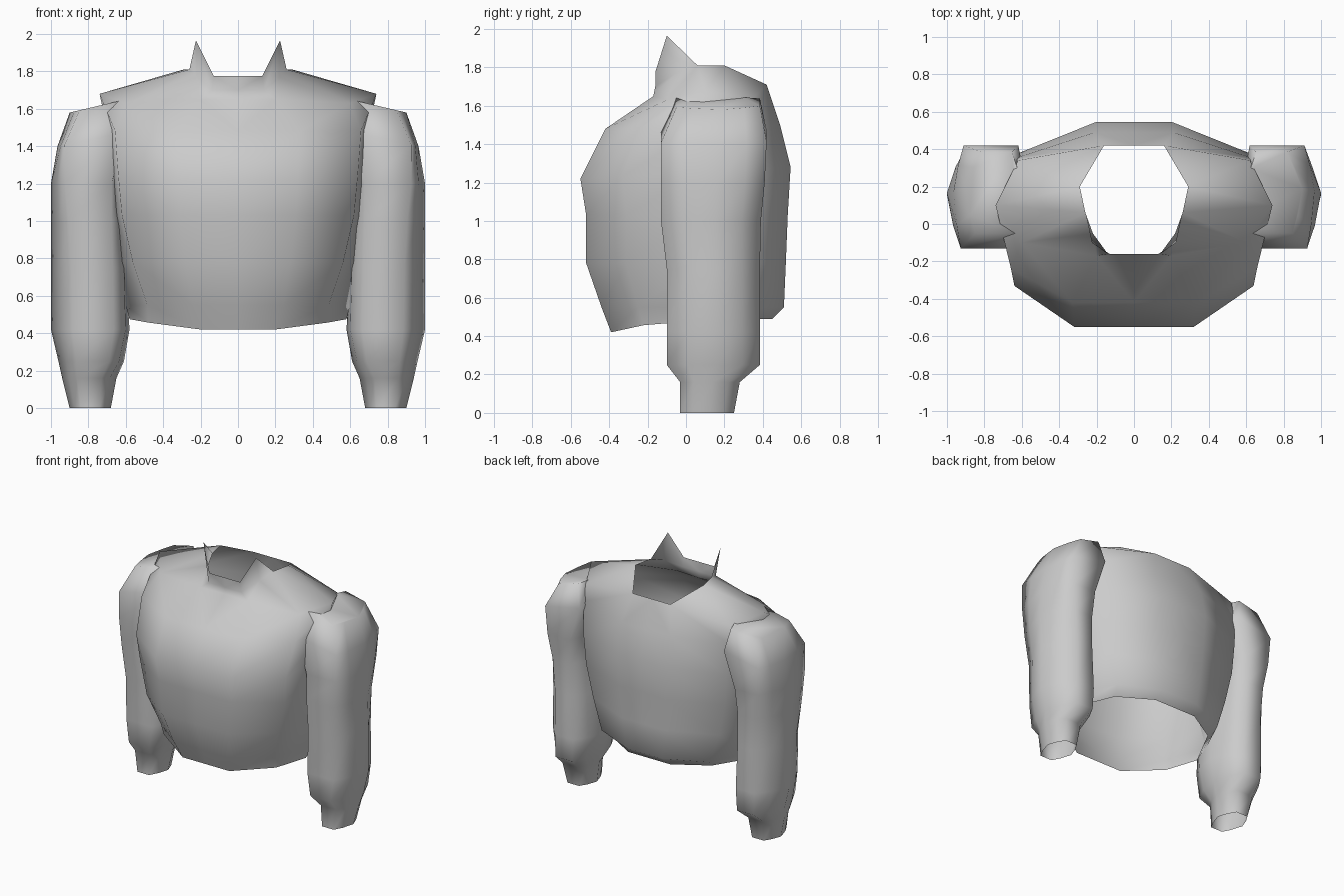
import bpy
import bmesh
import math

if "Cube" in bpy.data.objects:
    bpy.data.objects.remove(bpy.data.objects["Cube"])

grey = bpy.data.materials.new("light_grey_cloth")
grey.use_nodes = True
colour = (0.6, 0.6, 0.6, 1)
grey.diffuse_color = colour
grey.node_tree.nodes["Principled BSDF"].inputs["Base Color"].default_value = colour


def loft(name, rings, closed=False, cap_top=False, mirror=False):
    """Skin a list of rings, bottom to top, into one smooth object."""
    bm = bmesh.new()
    rows = [[bm.verts.new(p) for p in ring] for ring in rings]
    for low, high in zip(rows, rows[1:]):
        n = len(low)
        for j in range(n if closed else n - 1):
            k = (j + 1) % n
            # Rows may share points; skip strips that have no height
            if low[j].co != high[j].co or low[k].co != high[k].co:
                bm.faces.new((low[j], low[k], high[k], high[j]))
    if cap_top:
        bm.faces.new(rows[-1])
    bmesh.ops.remove_doubles(bm, verts=bm.verts, dist=0.0005)
    mesh = bpy.data.meshes.new(name)
    bm.to_mesh(mesh)
    bm.free()
    mesh.materials.append(grey)
    obj = bpy.data.objects.new(name, mesh)
    bpy.context.collection.objects.link(obj)
    bpy.ops.object.select_all(action="DESELECT")
    obj.select_set(True)
    bpy.context.view_layer.objects.active = obj
    bpy.ops.object.shade_smooth_by_angle(angle=math.radians(85))
    if mirror:
        mod = obj.modifiers.new("mirror", "MIRROR")
        mod.merge_threshold = 0.002
    return obj


# Torso: half section from front centre round the side to back centre
SECTION = [(0, -1), (0.47, -1), (0.94, -0.6), (1, 0.1), (0.9, 0.7), (0.3, 1), (0, 1)]


def torso_ring(width, front, back, z_front, z_back, pinch=1.0):
    mid, half = (front + back) / 2, (back - front) / 2
    ring = []
    for u, v in SECTION:
        x = u * width * (pinch if abs(v) > 0.5 else 1)
        ring.append((x, mid + v * half, z_front + (z_back - z_front) * (v + 1) / 2))
    return ring


hem = [(0, -0.39, 0.42), (0.2, -0.39, 0.42), (0.48, -0.22, 0.457), (0.58, 0.0, 0.475),
       (0.43, 0.3, 0.49), (0.18, 0.45, 0.49), (0, 0.45, 0.49)]
torso = [
    hem,
    torso_ring(0.60, -0.44, 0.51, 0.55, 0.55, 0.86),
    torso_ring(0.63, -0.52, 0.52, 0.78, 0.78, 0.95),
    torso_ring(0.66, -0.52, 0.53, 1.03, 1.03),
    torso_ring(0.68, -0.55, 0.545, 1.22, 1.28),
    torso_ring(0.70, -0.42, 0.49, 1.48, 1.5),
]
# Shoulder line, collar base, then the collar edge rising to its pointed tip
shoulder = [(0, -0.16, 1.65), (0.2, -0.17, 1.65), (0.6, -0.1, 1.63), (0.74, 0.1, 1.68),
            (0.62, 0.34, 1.63), (0.16, 0.42, 1.71), (0, 0.42, 1.71)]
neck_back = [(0.26, 0.06, 1.81), (0.29, 0.2, 1.81), (0.16, 0.42, 1.71), (0, 0.42, 1.71)]
collar_base = [(0, -0.16, 1.7), (0.14, -0.16, 1.7), (0.22, -0.05, 1.77)] + neck_back
collar_edge = [(0, -0.16, 1.775), (0.13, -0.16, 1.775), (0.225, -0.1, 1.965)] + neck_back
loft("torso_with_collar", torso + [shoulder, collar_base, collar_edge], mirror=True)


# Sleeves: rounded tubes, open at the cuff and closed at the shoulder
def sleeve_ring(z_in, z_out, inner, outer, front, back, c, skew=0.0):
    """c squares the corners; skew fills the inner front, trims the outer back."""
    cx, hx = (inner + outer) / 2, (outer - inner) / 2
    cy, hy = (front + back) / 2, (back - front) / 2
    m = 0.55 + 0.45 * c
    shape = [(-c - skew, -1), (c, -1), (m, -0.55), (1, 0.1), (m - skew / 2, 0.62),
             (c - skew, 1), (-c, 1), (-m, 0.6), (-1, 0.05), (-m - skew, -0.55)]
    return [(cx + u * hx, cy + v * hy, z_in + (z_out - z_in) * (u + 1) / 2) for u, v in shape]


sleeve = [
    sleeve_ring(0, 0, 0.68, 0.90, -0.03, 0.25, 0.45),
    sleeve_ring(0.16, 0.16, 0.65, 0.94, -0.03, 0.28, 0.45),
    sleeve_ring(0.25, 0.25, 0.61, 0.96, -0.10, 0.385, 0.45, 0.1),
    sleeve_ring(0.42, 0.42, 0.58, 1.0, -0.10, 0.385, 0.45, 0.15),
    sleeve_ring(0.75, 0.75, 0.60, 1.0, -0.10, 0.385, 0.45, 0.2),
    sleeve_ring(1.0, 1.0, 0.62, 1.0, -0.13, 0.39, 0.5, 0.2),
    sleeve_ring(1.2, 1.2, 0.63, 1.0, -0.13, 0.41, 0.6, 0.15),
    sleeve_ring(1.48, 1.4, 0.58, 0.965, -0.13, 0.42, 0.8, 0.08),
    sleeve_ring(1.65, 1.58, 0.60, 0.90, -0.05, 0.385, 0.65, 0.2),
]
for side, name in ((1, "left_sleeve"), (-1, "right_sleeve")):
    rings = [[(side * x, y, z) for x, y, z in ring][::side] for ring in sleeve]
    loft(name, rings, closed=True, cap_top=True)
